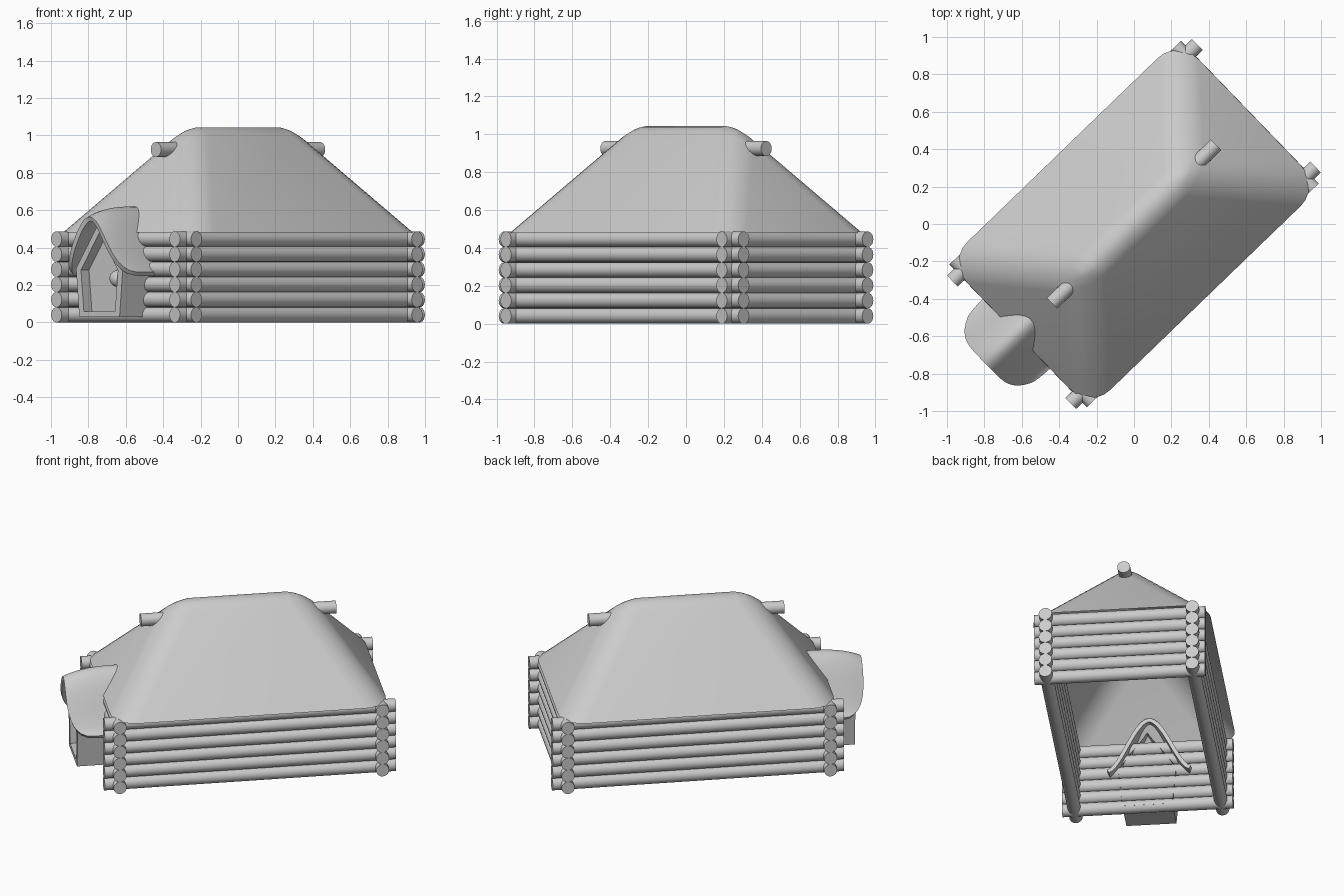
import bpy, bmesh, math
from mathutils import Matrix, Vector

if "Cube" in bpy.data.objects:
    bpy.data.objects.remove(bpy.data.objects["Cube"])

# Everything is built with the cabin's long axis on x, then turned on z
TURN = Matrix.Rotation(math.radians(44), 4, 'Z')
LOG_R = 0.041


def finish(name, bm, angle=35):
    bmesh.ops.recalc_face_normals(bm, faces=bm.faces)
    bm.transform(TURN)
    me = bpy.data.meshes.new(name)
    bm.to_mesh(me)
    bm.free()
    ob = bpy.data.objects.new(name, me)
    bpy.context.collection.objects.link(ob)
    bpy.ops.object.select_all(action='DESELECT')
    ob.select_set(True)
    bpy.context.view_layer.objects.active = ob
    bpy.ops.object.shade_smooth_by_angle(angle=math.radians(angle))
    return ob


def add_rod(bm, a, b, r):
    a, b = Vector(a), Vector(b)
    m = Matrix.Translation((a + b) / 2) @ (b - a).to_track_quat('Z', 'Y').to_matrix().to_4x4()
    bmesh.ops.create_cone(bm, cap_ends=True, segments=20, radius1=r, radius2=r,
                          depth=(b - a).length, matrix=m)


# Log walls: six logs per side, crossing at the corners
def log_wall(name, a, b):
    bm = bmesh.new()
    for i in range(6):
        z = LOG_R + i * 0.081
        add_rod(bm, (*a, z), (*b, z), LOG_R)
    finish(name, bm)


for side, s in (("left", 1), ("right", -1)):
    log_wall(side + "_log_wall", (-0.91, s * 0.455), (0.91, s * 0.455))
for side, s in (("back", 1), ("front", -1)):
    log_wall(side + "_log_wall", (s * 0.82, -0.53), (s * 0.82, 0.53))

# Hipped thatch roof with softly rounded ridge and hips, open below
bm = bmesh.new()
c = [bm.verts.new((x, y, 0.48)) for x, y in
     ((-0.86, -0.55), (0.86, -0.55), (0.86, 0.55), (-0.86, 0.55))]
r0, r1 = bm.verts.new((-0.38, 0, 1.10)), bm.verts.new((0.38, 0, 1.10))
for f in ((c[0], c[1], r1, r0), (c[1], c[2], r1), (c[2], c[3], r0, r1), (c[3], c[0], r0)):
    bm.faces.new(f)
hips = [e for e in bm.edges if not e.is_boundary]
bmesh.ops.bevel(bm, geom=hips, offset=0.13, offset_type='OFFSET', segments=6,
                profile=0.5, affect='EDGES')
finish("roof", bm, 60)

# Ridge pole ends poking out of the two hip faces
for side, s in (("front", -1), ("back", 1)):
    bm = bmesh.new()
    add_rod(bm, (s * 0.40, 0, 0.925), (s * 0.61, 0, 0.925), 0.04)
    finish(side + "_ridge_pole", bm)

# Door frame: pentagon prism with a recessed door panel
outer = [(-0.155, 0.03), (0.155, 0.03), (0.18, 0.29), (0, 0.54), (-0.18, 0.29)]
inner = [(-0.12, 0.06), (0.12, 0.06), (0.142, 0.28), (0, 0.48), (-0.142, 0.28)]
bm = bmesh.new()
loops = [[bm.verts.new((x, y, z)) for y, z in prof] for x, prof in
         ((-0.78, outer), (-1.03, outer), (-1.03, inner), (-0.97, inner))]
for la, lb in zip(loops, loops[1:]):
    for i in range(5):
        j = (i + 1) % 5
        bm.faces.new((la[i], la[j], lb[j], lb[i]))
bm.faces.new(loops[-1])
finish("door_frame_and_panel", bm, 20)

# Round door knob
bm = bmesh.new()
bmesh.ops.create_uvsphere(bm, u_segments=20, v_segments=12, radius=0.045,
                          matrix=Matrix.Translation((-0.98, -0.09, 0.235)))
finish("door_knob", bm)

# Bell-shaped porch roof, drooping and rounded toward its front edge
bm = bmesh.new()
NS, NT = 28, 12
rows = []
for i in range(NS + 1):
    s = -1 + 2 * i / NS
    front = -1.09 + 0.11 * abs(s) ** 5
    bell = ((math.cos(math.pi * s) + 1) / 2) ** 0.8
    row = []
    for k in range(NT + 1):
        t = k / NT
        x = -0.74 + (front + 0.74) * t
        z = 0.27 + 0.35 * bell - 0.055 * t ** 3 * bell
        row.append(bm.verts.new((x, 0.015 + 0.26 * s * (1 - 0.05 * t ** 4), z)))
    rows.append(row)
for a, b in zip(rows, rows[1:]):
    for k in range(NT):
        bm.faces.new((a[k], a[k + 1], b[k + 1], b[k]))
bmesh.ops.recalc_face_normals(bm, faces=bm.faces)
if sum(f.normal.z for f in bm.faces) < 0:
    bmesh.ops.reverse_faces(bm, faces=bm.faces)
bmesh.ops.solidify(bm, geom=bm.faces[:], thickness=0.025)
finish("porch_roof", bm, 50)
